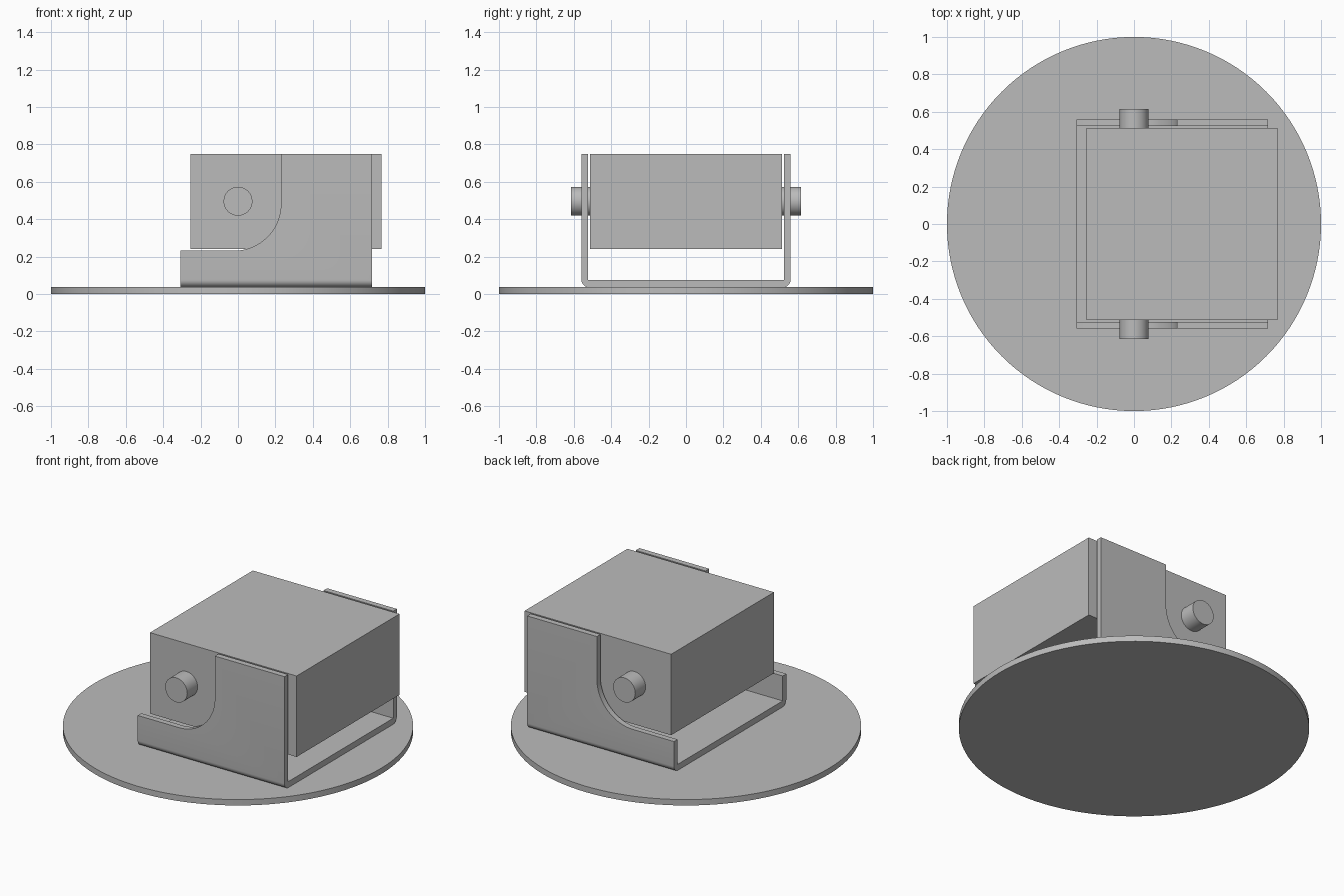
import bpy, bmesh, math
from mathutils import Vector

cube = bpy.data.objects.get("Cube")
if cube:
    bpy.data.objects.remove(cube, do_unlink=True)

grey = bpy.data.materials.new("plain grey")
grey.use_nodes = True
colour = (0.5, 0.5, 0.5, 1)
grey.diffuse_color = colour
grey.node_tree.nodes["Principled BSDF"].inputs["Base Color"].default_value = colour


def extrude(name, points, depth):
    """Solid made by sweeping a closed 3D outline along the depth vector."""
    bm = bmesh.new()
    face = bm.faces.new([bm.verts.new(p) for p in points])
    swept = bmesh.ops.extrude_face_region(bm, geom=[face])["geom"]
    bmesh.ops.translate(bm, vec=Vector(depth),
                        verts=[v for v in swept if isinstance(v, bmesh.types.BMVert)])
    if not any(f.is_valid and len(f.verts) == len(points) and f is face for f in bm.faces):
        bm.faces.new([v for v in bm.verts][:len(points)])
    bmesh.ops.recalc_face_normals(bm, faces=bm.faces)
    mesh = bpy.data.meshes.new(name)
    bm.to_mesh(mesh)
    bm.free()
    mesh.materials.append(grey)
    obj = bpy.data.objects.new(name, mesh)
    bpy.context.collection.objects.link(obj)
    return obj


def smooth(obj):
    bpy.ops.object.select_all(action="DESELECT")
    obj.select_set(True)
    bpy.context.view_layer.objects.active = obj
    bpy.ops.object.shade_smooth_by_angle(angle=math.radians(30))


def arc(cu, cv, radius, start, end, steps):
    angles = [math.radians(start + (end - start) * i / steps) for i in range(steps + 1)]
    return [(cu + radius * math.cos(a), cv + radius * math.sin(a)) for a in angles]


def cylinder(name, radius, depth, location, rotation=(0, 0, 0), sides=64):
    bpy.ops.mesh.primitive_cylinder_add(vertices=sides, radius=radius, depth=depth,
                                        location=location, rotation=rotation)
    obj = bpy.context.object
    obj.name = name
    obj.data.materials.append(grey)
    smooth(obj)


# Round base disc
cylinder("base_disc", 1, 0.037, (0, 0, 0.0185), sides=128)

# Box body between the bracket cheeks
extrude("box_body", [(-0.255, -0.512, 0.24), (0.767, -0.512, 0.24),
                     (0.767, 0.512, 0.24), (-0.255, 0.512, 0.24)], (0, 0, 0.51))

# U bracket: half outline with rounded outer corner, mirrored across y
half = arc(0.521, 0.075, 0.038, -90, 0, 8) + [(0.559, 0.75), (0.523, 0.75), (0.523, 0.075)]
outline = half + [(-y, z) for y, z in reversed(half)]
bracket = extrude("u_bracket", [(-0.308, y, z) for y, z in outline], (1.024, 0, 0))

# Curved notch cut through both cheeks
notch = [(-0.5, 0.232)] + arc(0, 0.482, 0.25, -90, -90, 1)[:1]
notch = [(-0.5, 0.232)] + arc(-0.02, 0.482, 0.25, -90, 0, 24) + [(0.23, 1), (-0.5, 1)]
cutter = extrude("notch_cutter", [(x, -1, z) for x, z in notch], (0, 2, 0))
cutter.hide_render = True
cut = bracket.modifiers.new("notch", "BOOLEAN")
cut.operation = "DIFFERENCE"
cut.solver = "EXACT"
cut.object = cutter
bpy.context.view_layer.objects.active = bracket
bpy.ops.object.modifier_apply(modifier=cut.name)
bpy.data.objects.remove(cutter, do_unlink=True)
smooth(bracket)

# Pivot pins on both sides
for name, side in (("front_pin", -1), ("back_pin", 1)):
    cylinder(name, 0.077, 0.115, (0, side * 0.5575, 0.496), (math.pi / 2, 0, 0), 48)
